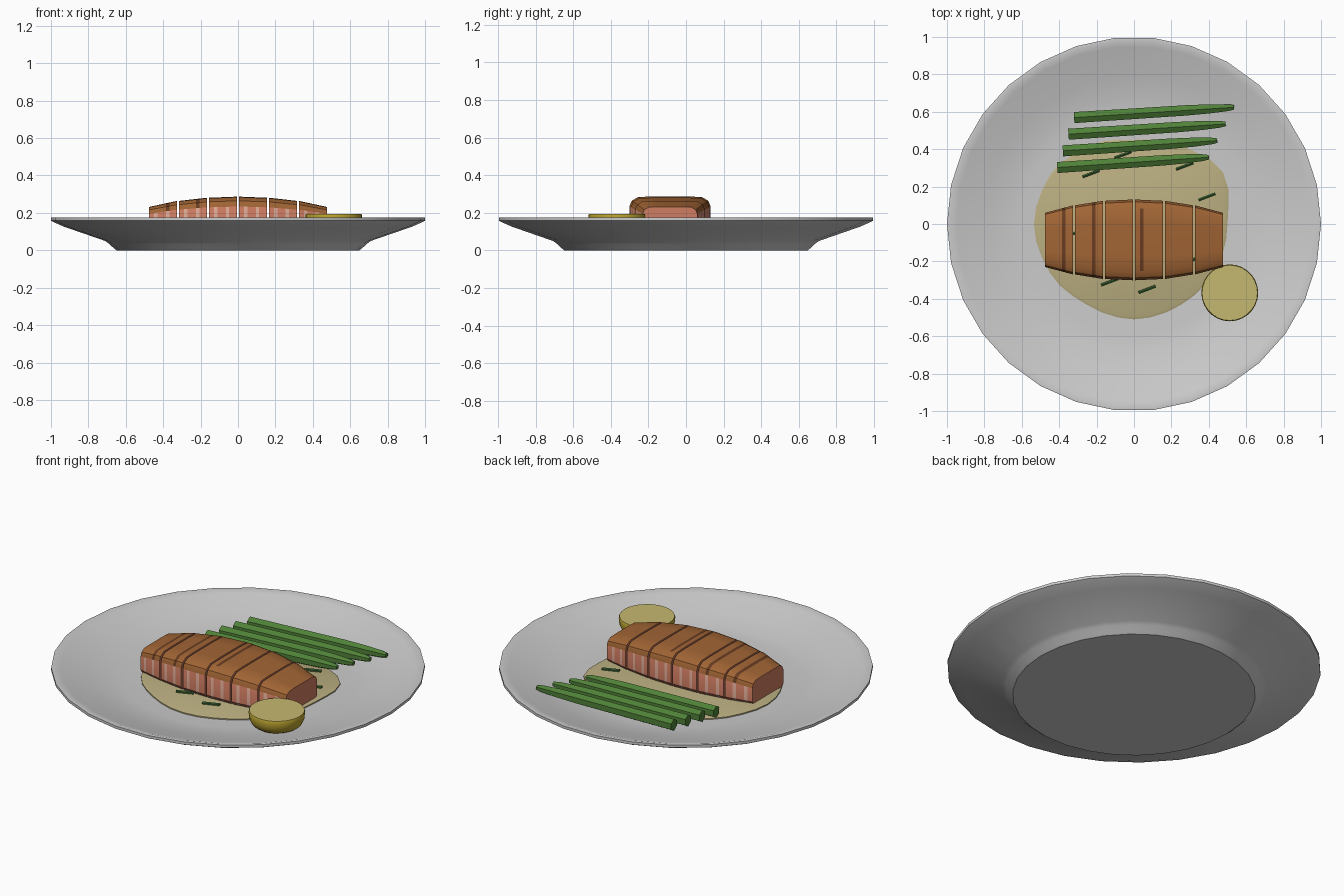
import bpy, math
from mathutils import Vector, Matrix

if "Cube" in bpy.data.objects:
    bpy.data.objects.remove(bpy.data.objects["Cube"])


def mat(name, r, g, b):
    m = bpy.data.materials.new(name)
    m.diffuse_color = (r, g, b, 1)
    m.use_nodes = True
    m.node_tree.nodes["Principled BSDF"].inputs["Base Color"].default_value = m.diffuse_color
    return m


CRUST = mat("crust", .36, .13, .035)
SEAR = mat("sear", .14, .045, .015)
PINK = mat("pink_flesh", .62, .2, .12)
PALE = mat("pale_flesh", .72, .40, .30)
GREEN = mat("green", .08, .22, .04)
HERB = mat("herb_green", .04, .12, .03)
SAUCE = mat("sauce", .50, .43, .22)
FLESH = mat("lemon_flesh", .56, .48, .16)
PEEL = mat("lemon_peel", .50, .37, .03)


def make(name, verts, faces, mats=(), ids=None, angle=35):
    me = bpy.data.meshes.new(name)
    me.from_pydata([tuple(v) for v in verts], [], faces)
    for m in mats:
        me.materials.append(m)
    if ids:
        for p, i in zip(me.polygons, ids):
            p.material_index = i
    ob = bpy.data.objects.new(name, me)
    bpy.context.collection.objects.link(ob)
    bpy.ops.object.select_all(action='DESELECT')
    ob.select_set(True)
    bpy.context.view_layer.objects.active = ob
    bpy.ops.object.mode_set(mode='EDIT')
    bpy.ops.mesh.select_all(action='SELECT')
    bpy.ops.mesh.normals_make_consistent(inside=False)
    bpy.ops.object.mode_set(mode='OBJECT')
    if angle:
        bpy.ops.object.shade_smooth_by_angle(angle=math.radians(angle))
    return ob


def loft(name, rings, mats=(), ids=None, angle=35):
    """Skin a list of equal rings and cap both ends."""
    n = len(rings[0])
    verts = [v for r in rings for v in r]
    faces = [(a * n + i, a * n + (i + 1) % n, (a + 1) * n + (i + 1) % n, (a + 1) * n + i)
             for a in range(len(rings) - 1) for i in range(n)]
    last = (len(rings) - 1) * n
    faces += [tuple(range(n))[::-1], tuple(range(last, last + n))]
    return make(name, verts, faces, mats, ids, angle)


def ring(r, z, n, cx=0, cy=0):
    return [(cx + r * math.cos(i * math.tau / n), cy + r * math.sin(i * math.tau / n), z)
            for i in range(n)]


# Plate: 30-sided turned profile, underside out to rim and back into the well
profile = [(.65, 0), (.665, .012), (.69, .035), (.71, .05), (.93, .126), (.985, .15),
           (1, .158), (1, .174), (.985, .176), (.95, .166), (.8, .123), (.68, .097),
           (.6, .09), (.3, .088)]
loft("plate", [ring(r, z, 30) for r, z in profile])

# Sauce pool: flat, slightly uneven puddle
radii = [.50, .55, .49, .45, .48, .52, .535, .52, .50, .51, .50, .50]


def pool_ring(scale, z):
    pts = []
    for i in range(36):
        k, f = divmod(i, 3)
        t = (1 - math.cos(f / 3 * math.pi)) / 2
        r = (radii[k] * (1 - t) + radii[(k + 1) % 12] * t) * scale
        a = i * math.tau / 36
        pts.append((r * math.cos(a), r * math.sin(a), z))
    return pts


loft("sauce_pool", [pool_ring(1, .085), pool_ring(1, .096), pool_ring(.97, .101)], [SAUCE])

# Salmon fillet: six slices sharing one rounded cross-section (y, z as fractions)
half = [(.92, 0), (1, .12), (1, .72), (.94, .88), (.78, .985), (.4, 1)]
section = half + [(-y, z) for y, z in reversed(half)]
BOTTOM = .098
stations = [(-.475, .145, .232), (-.32, .185, .264), (-.16, .209, .281), (0, .216, .287),
            (.16, .209, .281), (.32, .185, .264), (.475, .145, .232)]
cuts = [0, .18, .30, .60, .72, 1]
for s in range(6):
    (x0, w0, t0), (x1, w1, t1) = stations[s], stations[s + 1]
    xa = x0 + (.005 if s > 0 else 0)
    xb = x1 - (.005 if s < 5 else 0)
    rings = []
    for f in cuts:
        w, top = w0 + (w1 - w0) * f, t0 + (t1 - t0) * f
        rings.append([(xa + (xb - xa) * f, -.085 + y * w, BOTTOM + z * (top - BOTTOM))
                      for y, z in section])
    ids = []
    for c in range(5):
        for i in range(12):
            if 2 <= i <= 8:      # seared top
                ids.append(3 if c == 3 and s in (0, 1) or c == 1 and s == 3 and 4 <= i <= 6 else 0)
            else:                # flesh sides with pale streaks
                ids.append(2 if c in (1, 3) else 1)
    loft(f"salmon_slice_{s + 1}", rings, [CRUST, PINK, PALE, SEAR], ids + [1, 1])


# Rod along a line, used for spears and herbs: stops are (fraction, radius)
def rod(name, a, b, stops, n, material):
    a, b = Vector(a), Vector(b)
    d = (b - a).normalized()
    side = d.cross(Vector((0, 0, 1))).normalized()
    up = side.cross(d)
    rings = [[a.lerp(b, f) + r * (math.sin(i * math.tau / n) * side + math.cos(i * math.tau / n) * up)
              for i in range(n)] for f, r in stops]
    return loft(name, rings, [material])


# Asparagus spears: hexagonal, tapering to a blunt tip
for k in range(4):
    bx, by = -.41 + .03 * k, .302 + .089 * k
    tx, ty = .40 + .045 * k, .357 + .089 * k
    rod(f"asparagus_spear_{k + 1}", (bx, by, .131), (tx, ty, .139 + .002 * k),
        [(0, .034), (.7, .032), (.85, .028), (.96, .021), (1, .014)], 6, GREEN)

# Chopped herbs scattered on the sauce
for k, (x, y) in enumerate([(-.23, .27), (-.06, .37), (.27, .31), (.39, .145), (-.13, -.31),
                            (.07, -.35), (-.32, -.05), (.32, -.19)]):
    dx, dy = .045, .017
    rod(f"herb_piece_{k + 1}", (x - dx, y - dy, .105), (x + dx, y + dy, .105),
        [(0, .009), (1, .009)], 6, HERB)

# Lemon slice: rounded peel below, flat flesh on top
lemon = [(.112, .106), (.135, .122), (.148, .15), (.152, .185), (.148, .195)]
n = 28
loft("lemon_slice", [ring(r, z, n, .512, -.368) for r, z in lemon], [PEEL, FLESH],
     [0] * (n * (len(lemon) - 1)) + [0, 1])
